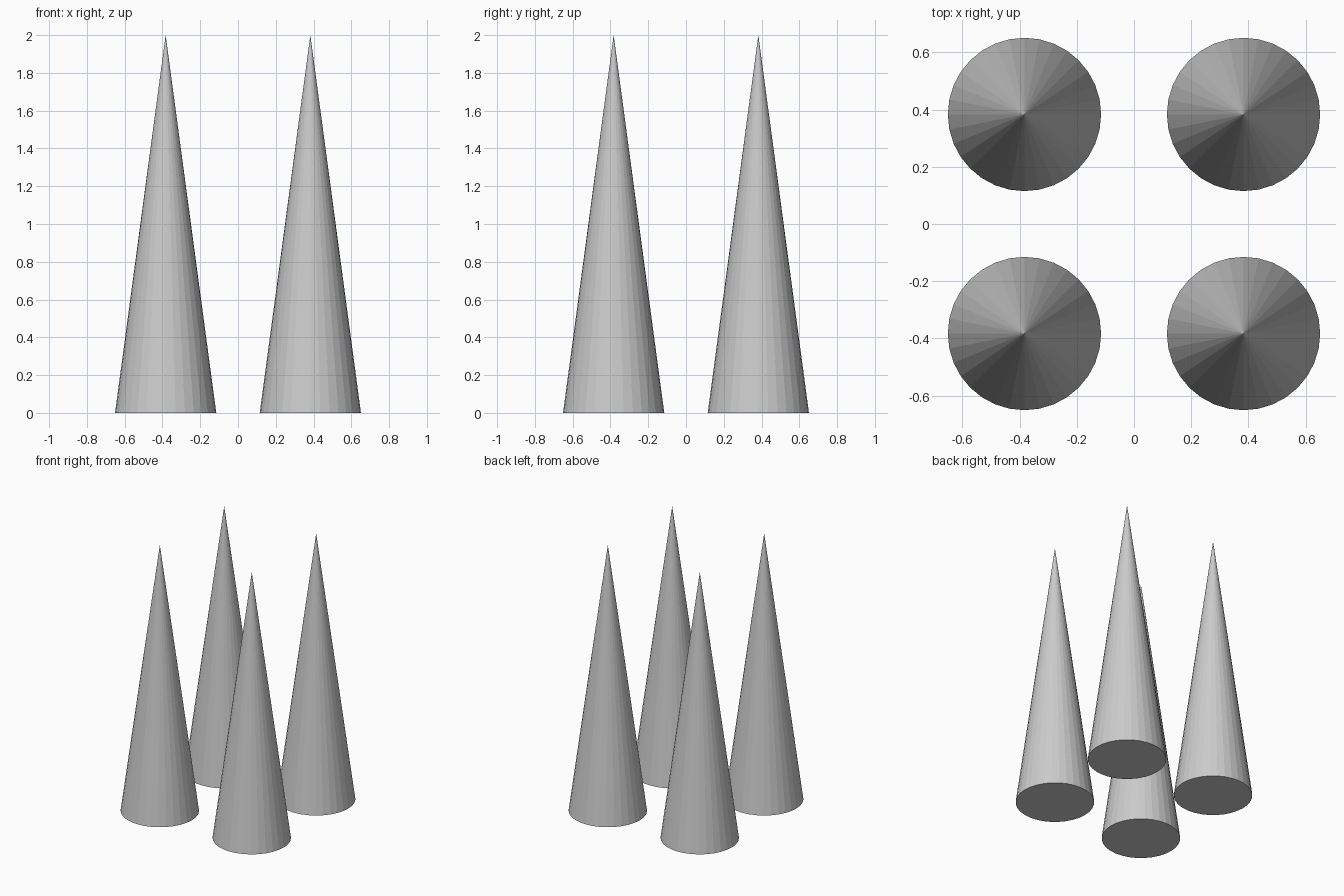
import bpy

if "Cube" in bpy.data.objects:
    bpy.data.objects.remove(bpy.data.objects["Cube"])

RADIUS = 0.268
HEIGHT = 2.0
OFFSET = 0.383


def spike(name, x, y):
    bpy.ops.mesh.primitive_cone_add(
        vertices=32, radius1=RADIUS, radius2=0, depth=HEIGHT,
        location=(x, y, HEIGHT / 2))
    bpy.context.object.name = name


# Four flat-shaded cones on a square layout
for y_name, sy in (("front", -1), ("back", 1)):
    for x_name, sx in (("left", -1), ("right", 1)):
        spike(f"{y_name}_{x_name}_cone", sx * OFFSET, sy * OFFSET)
